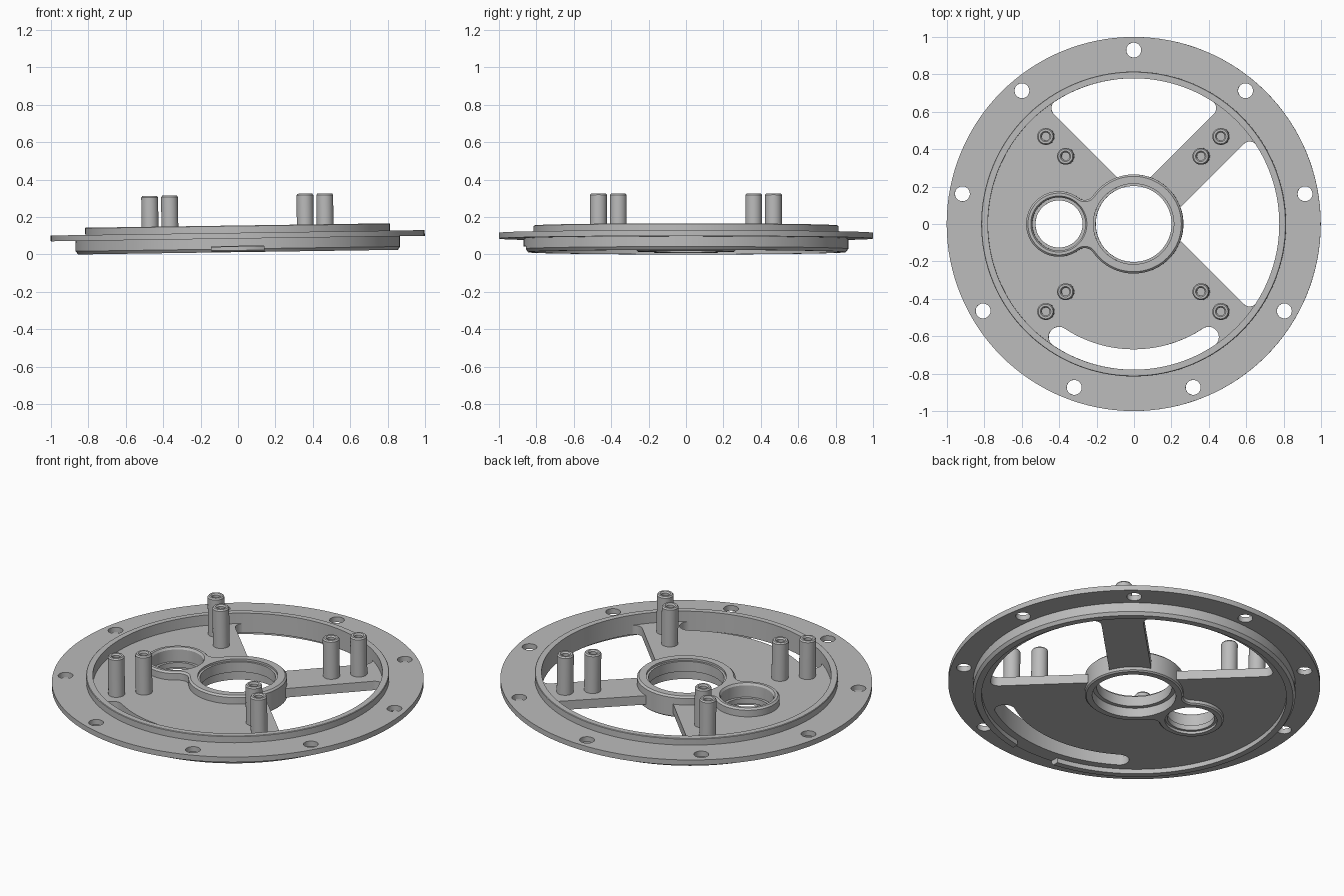
import bpy, bmesh
from math import sin, cos, radians, degrees, sqrt, atan2
from mathutils import Matrix

if "Cube" in bpy.data.objects:
    bpy.data.objects.remove(bpy.data.objects["Cube"])

grey = bpy.data.materials.new("cast_grey")
grey.use_nodes = True
GREY = (0.5, 0.5, 0.5, 1)
grey.diffuse_color = GREY
grey.node_tree.nodes["Principled BSDF"].inputs["Base Color"].default_value = GREY

TILT = Matrix.Rotation(-0.0145, 4, 'Y')   # the whole casting leans slightly


def arc(cx, cy, r, a0, a1, n=12):
    """Points on an arc, angles in degrees."""
    angles = [radians(a0 + (a1 - a0) * i / n) for i in range(n + 1)]
    return [(cx + r * cos(a), cy + r * sin(a)) for a in angles]


def circle(r, n=96, cx=0, cy=0):
    return arc(cx, cy, r, 0, 360, n)[:-1]


def loft(bm, rings, closed=False):
    """Join (outline, z) rings; cap the ends unless the profile is closed."""
    loops = [[bm.verts.new((x, y, z)) for x, y in pts] for pts, z in rings]
    pairs = list(zip(loops, loops[1:]))
    if closed:
        pairs.append((loops[-1], loops[0]))
    else:
        bm.faces.new(loops[0][::-1])
        bm.faces.new(loops[-1])
    for a, b in pairs:
        for i in range(len(a)):
            j = (i + 1) % len(a)
            bm.faces.new((a[i], a[j], b[j], b[i]))


def make(name, *solids, closed=False):
    """One object from one or more lofted solids."""
    bm = bmesh.new()
    for rings in solids:
        loft(bm, rings, closed)
    bmesh.ops.recalc_face_normals(bm, faces=bm.faces)
    bm.transform(TILT)
    me = bpy.data.meshes.new(name)
    bm.to_mesh(me)
    bm.free()
    me.materials.append(grey)
    ob = bpy.data.objects.new(name, me)
    bpy.context.collection.objects.link(ob)
    return ob


def prism(pts, z0, z1):
    return [(pts, z0), (pts, z1)]


def cut(ob, *cutters):
    """Subtract each cutter, bake the result and delete the cutters."""
    for c in cutters:
        mod = ob.modifiers.new("cut", 'BOOLEAN')
        mod.operation, mod.solver, mod.object = 'DIFFERENCE', 'EXACT', c
    deps = bpy.context.evaluated_depsgraph_get()
    baked = bpy.data.meshes.new_from_object(ob.evaluated_get(deps))
    ob.modifiers.clear()
    ob.data = baked
    for c in cutters:
        bpy.data.objects.remove(c)


def smooth(ob):
    ob.data.shade_smooth()
    ob.data.set_sharp_from_angle(angle=radians(30))


# Outer ring: bolting flange, top lip and lower locating lip
profile = [(0.779, 0.04), (0.779, 0.155), (0.812, 0.155), (0.815, 0.152),
           (0.815, 0.116), (1.0, 0.116), (1.0, 0.085), (0.868, 0.085),
           (0.868, 0.03), (0.855, 0.0125), (0.82, 0.0125), (0.82, 0.04)]
ring = make("outer_ring", [(circle(r, 128), z) for r, z in profile], closed=True)
bolt_spots = [arc(0, 0, 0.93, a, a, 1)[0] for a in range(90, 450, 40)]
bolt_holes = make("bolt_hole_cutter", *[prism(circle(0.04, 24, x, y), 0, 0.2) for x, y in bolt_spots])
notch = make("notch_cutter", prism([(-0.14, -0.95), (0.14, -0.95), (0.14, -0.8), (-0.14, -0.8)], -0.1, 0.044))
cut(ring, bolt_holes, notch)
smooth(ring)

# Web plate with two sector windows and a curved slot
RIM = 0.78


def sector():
    """Quarter window about +x with straight sides and rounded outer corners."""
    f, edge = 0.045, 0.16
    c, r = edge + f * sqrt(2), RIM - f
    x = (c + sqrt(2 * r * r - c * c)) / 2
    y = x - c
    phi = degrees(atan2(y, x))
    return ([(edge, 0)] + arc(x, -y, f, -135, -phi, 8)
            + arc(0, 0, RIM, -phi, phi, 32)[1:-1] + arc(x, y, f, phi, 135, 8))


def slot():
    """Curved slot with round ends about -y."""
    inner, half = 0.67, 33.5
    mid, cap = (RIM + inner) / 2, (RIM - inner) / 2
    a0, a1 = -90 - half, -90 + half
    (x0, y0), (x1, y1) = arc(0, 0, mid, a0, a1, 1)
    return (arc(0, 0, RIM, a0, a1, 32) + arc(x1, y1, cap, a1, a1 + 180)[1:-1]
            + arc(0, 0, inner, a1, a0, 32) + arc(x0, y0, cap, a0 + 180, a0 + 360)[1:-1])


SMALL_X = -0.4
side = sector()
back = [(-y, x) for x, y in side]
plate = make("web_plate", prism(circle(0.8, 128), 0.04, 0.093))
cut(plate,
    make("window_cutter_side", prism(side, -0.1, 0.3)),
    make("window_cutter_back", prism(back, -0.1, 0.3)),
    make("slot_cutter", prism(slot(), -0.1, 0.3)),
    make("hub_clearance", prism(circle(0.245), -0.1, 0.3),
         prism(circle(0.15, 64, SMALL_X), -0.1, 0.3)))
smooth(plate)


# Twin hub housing: two bosses joined by a filleted neck
def housing(inset):
    r1, r2, f = 0.265 - inset, 0.175 - inset, 0.055 + inset
    a, b, d = r1 + f, r2 + f, -SMALL_X
    x = -(a * a - b * b + d * d) / (2 * d)
    y = sqrt(a * a - x * x)
    t1 = degrees(atan2(y, x))
    t2 = degrees(atan2(y, x + d))
    return (arc(0, 0, r1, -t1, t1, 72)
            + arc(x, y, f, t1 - 180, t2 - 180, 10)[1:-1]
            + arc(SMALL_X, 0, r2, t2, 360 - t2, 48)
            + arc(x, -y, f, 180 - t2, 180 - t1, 10)[1:-1])


hub = make("hub_housing", [(housing(0.008), 0.015), (housing(0), 0.022),
                           (housing(0), 0.132), (housing(0.01), 0.142)])
cut(hub,
    make("main_bore_cutter", [(circle(r), z) for r, z in
         [(0.225, -0.1), (0.225, 0.07), (0.203, 0.07), (0.203, 0.13), (0.215, 0.13), (0.215, 0.3)]]),
    make("small_bore_cutter", [(circle(r, 64, SMALL_X), z) for r, z in
         [(0.14, -0.1), (0.14, 0.03), (0.126, 0.03), (0.126, 0.06), (0.142, 0.06),
          (0.142, 0.13), (0.15, 0.142), (0.15, 0.3)]]))
smooth(hub)

# Eight threaded standoff posts, in pairs on the diagonals
post = [(0.045, 0.07), (0.045, 0.312), (0.039, 0.32), (0.028, 0.32), (0.021, 0.312), (0.021, 0.24)]
for sx, side_name in ((1, "left"), (-1, "right")):
    for sy, end_name in ((1, "back"), (-1, "front")):
        for d, place in ((0.362, "inner"), (0.468, "outer")):
            smooth(make(f"post_{end_name}_{side_name}_{place}",
                        [(circle(r, 32, sx * d, sy * d), z) for r, z in post]))
